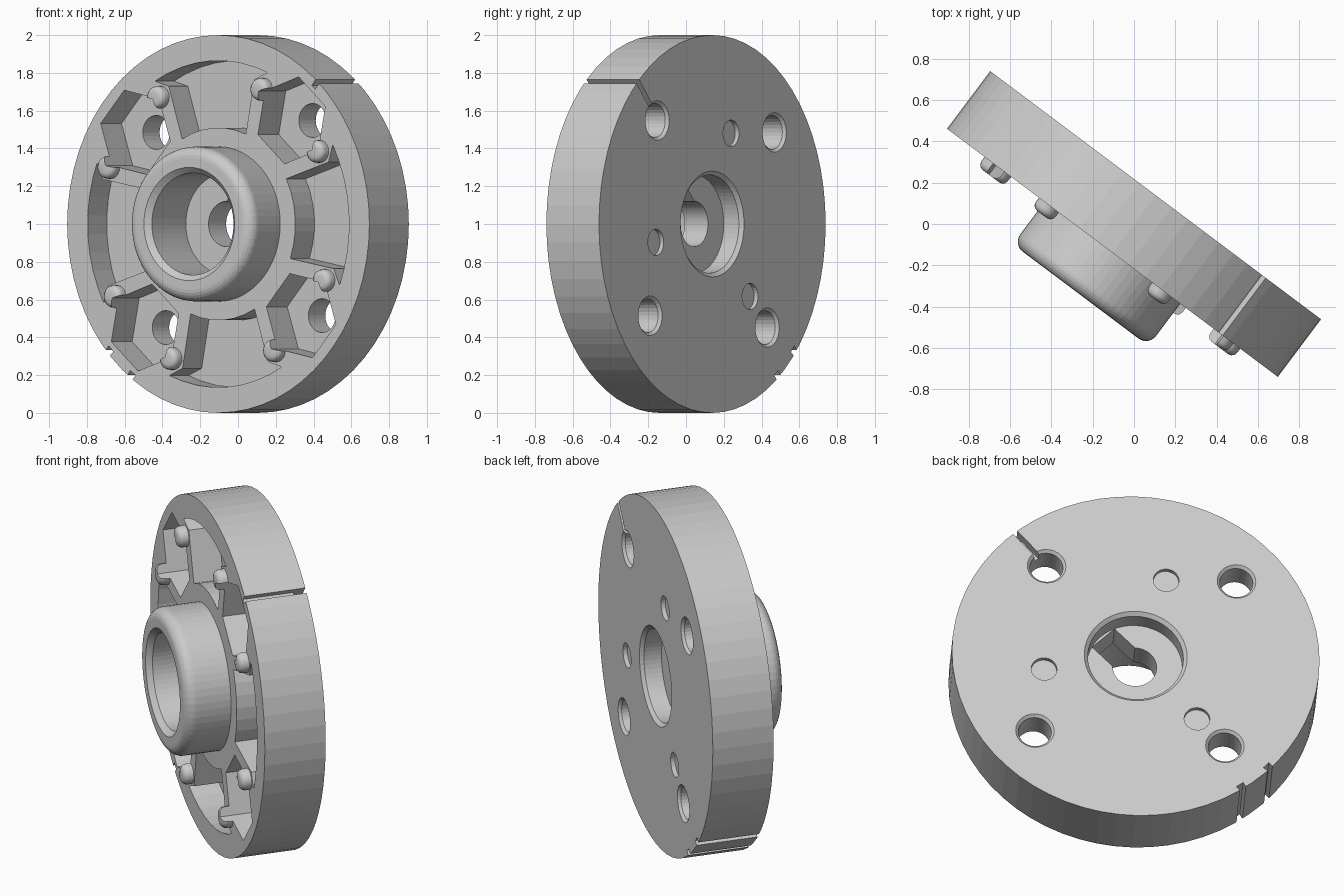
import bpy, bmesh
from math import sin, cos, radians, pi
from mathutils import Matrix

if "Cube" in bpy.data.objects:
    bpy.data.objects.remove(bpy.data.objects["Cube"])

# Local frame: disc axis = local z; turned into world space at the end
FRAME = Matrix(((0.8, 0, -0.6, 0), (-0.6, 0, -0.8, 0), (0, 1, 0, 1), (0, 0, 0, 1)))
ROT = 3.5            # turn of the fourfold pattern, degrees
FRONT, BACK = 0.174, -0.174


def polar(r, deg, c=(0, 0)):
    return (c[0] + r * cos(radians(deg)), c[1] + r * sin(radians(deg)))


def circle(r, c=(0, 0), n=28, start=0):
    return [polar(r, start + 360 * i / n, c) for i in range(n)]


def loft(bm, sections):
    """Capped solid through (outline, height) sections, lowest first."""
    rings = [[bm.verts.new((x, y, z)) for x, y in pts] for pts, z in sections]
    n = len(rings[0])
    for a, b in zip(rings, rings[1:]):
        for i in range(n):
            j = (i + 1) % n
            bm.faces.new((a[i], a[j], b[j], b[i]))
    bm.faces.new(rings[0][::-1])
    bm.faces.new(rings[-1])


def bar(bm, deg, r0, r1, w0, w1, z0, z1):
    """Radial bar, width w0 at r0 and w1 at r1."""
    c, s = cos(radians(deg)), sin(radians(deg))
    pts = [(r0, -w0 / 2), (r1, -w1 / 2), (r1, w1 / 2), (r0, w0 / 2)]
    pts = [(x * c - y * s, x * s + y * c) for x, y in pts]
    loft(bm, [(pts, z0), (pts, z1)])


def make(name, bm):
    bmesh.ops.recalc_face_normals(bm, faces=bm.faces)
    me = bpy.data.meshes.new(name)
    bm.to_mesh(me)
    bm.free()
    ob = bpy.data.objects.new(name, me)
    bpy.context.collection.objects.link(ob)
    return ob


def cut(ob, cutter):
    cutter.hide_render = True
    m = ob.modifiers.new("cut", 'BOOLEAN')
    m.operation, m.solver, m.object = 'DIFFERENCE', 'EXACT', cutter
    bpy.context.view_layer.objects.active = ob
    bpy.ops.object.modifier_apply(modifier=m.name)


# Disc with hub and stepped bore, turned from one closed profile
fillet = [(0.35 + 0.06 * sin(a * pi / 12), 0.37 + 0.06 * cos(a * pi / 12)) for a in range(7)]
profile = [(0.12, 0.10), (0.27, 0.10), (0.27, 0.40), (0.30, 0.43)] + fillet + [
    (0.41, FRONT), (1, FRONT), (1, BACK), (0.28, BACK), (0.26, -0.155),
    (0.26, -0.055), (0.12, -0.055)]
bm = bmesh.new()
N = 64
rings = [[bm.verts.new((*polar(r, 360 * i / N), z)) for r, z in profile] for i in range(N)]
for i in range(N):
    a, b = rings[i], rings[(i + 1) % N]
    for k in range(len(profile)):
        l = (k + 1) % len(profile)
        bm.faces.new((a[k], a[l], b[l], b[k]))
body = make("disc_body", bm)

centres = [polar(0.732, 45 + ROT + 90 * k) for k in range(4)]

# Four sector pockets
bm = bmesh.new()
for k in range(4):
    mid = ROT + 90 * k
    pts = [polar(0.51, mid + a) for a in (24.5, 16, 8, 0, -8, -16, -24.5)]
    pts += [polar(0.80, mid - 20.7)]
    pts += [polar(0.865, mid + a) for a in (-25.5, -20, -13, -6.5, 0, 6.5, 13, 20, 25.5)]
    pts += [polar(0.80, mid + 20.7)]
    loft(bm, [(pts, 0.005), (pts, 0.3)])
pockets = make("pocket_cutter", bm)

# Four hexagonal nut pockets
bm = bmesh.new()
for k, c in enumerate(centres):
    h = circle(0.235, c, 6, 15 + ROT + 90 * k)
    loft(bm, [(h, -0.01), (h, 0.5)])
hexes = make("hex_cutter", bm)

# Bolt holes with chamfered back rims
bm = bmesh.new()
for c in centres:
    loft(bm, [(circle(0.125, c), -0.194), (circle(0.09, c), -0.159), (circle(0.09, c), 0.05)])
holes = make("bolt_hole_cutter", bm)

# Keyway beside the shaft hole
bm = bmesh.new()
bar(bm, 46, 0, 0.245, 0.17, 0.17, -0.08, 0.12)
keyway = make("keyway_cutter", bm)

# Three shallow pin holes in the back
bm = bmesh.new()
for k in range(3):
    c = polar(0.508, 109 + 120 * k)
    loft(bm, [(circle(0.07, c), -0.25), (circle(0.07, c), BACK + 0.025)])
pins = make("pin_hole_cutter", bm)

# Rim slot and two dovetail notches
bm = bmesh.new()
bar(bm, 49, 0.96, 1.1, 0.03, 0.03, -0.3, 0.3)
for a in (223, 234.3):
    bar(bm, a, 0.97, 1.1, 0.045, 0.02, -0.3, 0.3)
notches = make("rim_notch_cutter", bm)

# Groove from the rim slot to the bolt hole, on the back
bm = bmesh.new()
bar(bm, 49, 0.75, 1.1, 0.03, 0.03, -0.3, BACK + 0.06)
groove = make("groove_cutter", bm)

cutters = [pockets, hexes, holes, keyway, pins, notches, groove]
for c in cutters:
    cut(body, c)

# Rounded retaining knobs at two corners of each hex pocket
bm = bmesh.new()
for k, c in enumerate(centres):
    for side in (90, -90):
        p = polar(0.248, 45 + ROT + 90 * k + side, c)
        dome = [(circle(0.03 + 0.03 * cos(t), p, 20), 0.2 + 0.03 * sin(t))
                for t in (0, pi / 6, pi / 3, pi / 2)]
        loft(bm, [(circle(0.06, p, 20), 0.1)] + dome)
knobs = make("retaining_knobs", bm)
cut(knobs, hexes)

for c in cutters:
    bpy.data.objects.remove(c)
for ob in (body, knobs):
    ob.matrix_world = FRAME
bpy.ops.object.select_all(action='DESELECT')
knobs.select_set(True)
bpy.context.view_layer.objects.active = knobs
bpy.ops.object.shade_smooth_by_angle(angle=radians(35))
